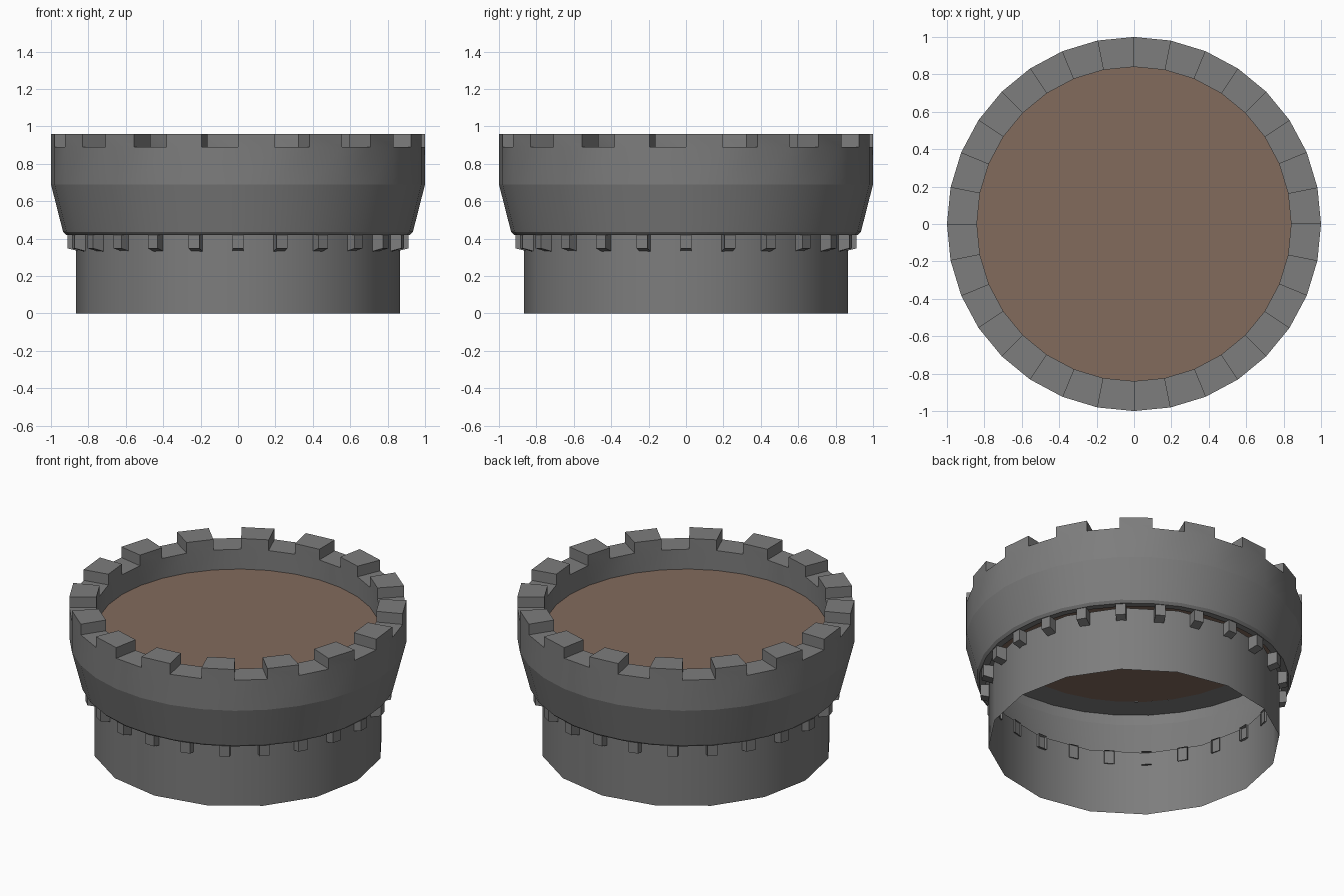
import bpy, bmesh, math

if "Cube" in bpy.data.objects:
    bpy.data.objects.remove(bpy.data.objects["Cube"])


def material(name, rgb):
    m = bpy.data.materials.new(name)
    m.diffuse_color = (*rgb, 1.0)
    m.use_nodes = True
    m.node_tree.nodes["Principled BSDF"].inputs["Base Color"].default_value = m.diffuse_color
    return m


STONE = material("stone_grey", (0.205, 0.205, 0.205))
WOOD = material("wood_brown", (0.225, 0.145, 0.108))


def finish(name, bm, mat, smooth=None):
    me = bpy.data.meshes.new(name)
    bm.to_mesh(me)
    bm.free()
    ob = bpy.data.objects.new(name, me)
    bpy.context.collection.objects.link(ob)
    me.materials.append(mat)
    if smooth:
        bpy.ops.object.select_all(action='DESELECT')
        ob.select_set(True)
        bpy.context.view_layer.objects.active = ob
        bpy.ops.object.shade_smooth_by_angle(angle=math.radians(smooth))
    return ob


def lathe(profile, sides):
    """Revolve (radius, z) points; returns bmesh and faces[profile step][side]."""
    bm = bmesh.new()
    rings = []
    for r, z in profile:
        rings.append([bm.verts.new((r * math.cos(2 * math.pi * k / sides),
                                    r * math.sin(2 * math.pi * k / sides), z))
                      for k in range(sides)])
    faces = []
    for a, b in zip(rings, rings[1:]):
        faces.append([bm.faces.new((a[k], a[(k + 1) % sides], b[(k + 1) % sides], b[k]))
                      for k in range(sides)])
    return bm, faces


# Lower drum: open 16-sided tube
bm, _ = lathe([(0.865, 0), (0.865, 0.42)], 16)
finish("lower_drum", bm, STONE, 30)

# Flared parapet with battlements raised from every other top face
bm, faces = lathe([(0.88, 0.42), (0.92, 0.42), (0.935, 0.435), (1.0, 0.69),
                   (1.0, 0.89), (0.84, 0.89), (0.84, 0.76)], 32)
tops = faces[4][0::2]
res = bmesh.ops.extrude_discrete_faces(bm, faces=tops)
for f in res['faces']:
    for v in f.verts:
        v.co.z = 0.96
    # side walls down to the parapet top
    vs = list(f.verts)
    for a, b in zip(vs, vs[1:] + vs[:1]):
        if not any(len(e.link_faces) > 1 for e in f.edges if a in e.verts and b in e.verts):
            low = [bm.verts.new((v.co.x, v.co.y, 0.89)) for v in (a, b)]
            bm.faces.new((low[0], low[1], b, a))
finish("battlement_parapet", bm, STONE, 12.5)

# Ledge carrying the floor, seen from below
bm, _ = lathe([(0.84, 0.757), (1.0, 0.757)], 32)
bmesh.ops.reverse_faces(bm, faces=bm.faces[:])
finish("floor_ledge", bm, STONE)

# Wooden floor
bm = bmesh.new()
bmesh.ops.create_circle(bm, cap_ends=True, segments=32, radius=0.845)
for v in bm.verts:
    v.co.z = 0.76
finish("wooden_floor", bm, WOOD)

# Ring of 24 brackets under the parapet, sloped below and open at the back
bm = bmesh.new()
side = [(0.84, 0.33), (0.912, 0.348), (0.912, 0.42), (0.84, 0.42)]
for n in range(24):
    a = math.radians(15 * n)
    c, s = math.cos(a), math.sin(a)
    left, right = [[bm.verts.new((r * c - w * s, r * s + w * c, z)) for r, z in side]
                   for w in (-0.03, 0.03)]
    bm.faces.new(left)
    bm.faces.new(right[::-1])
    for i in range(3):
        bm.faces.new((left[i], right[i], right[i + 1], left[i + 1]))
finish("brackets", bm, STONE)
